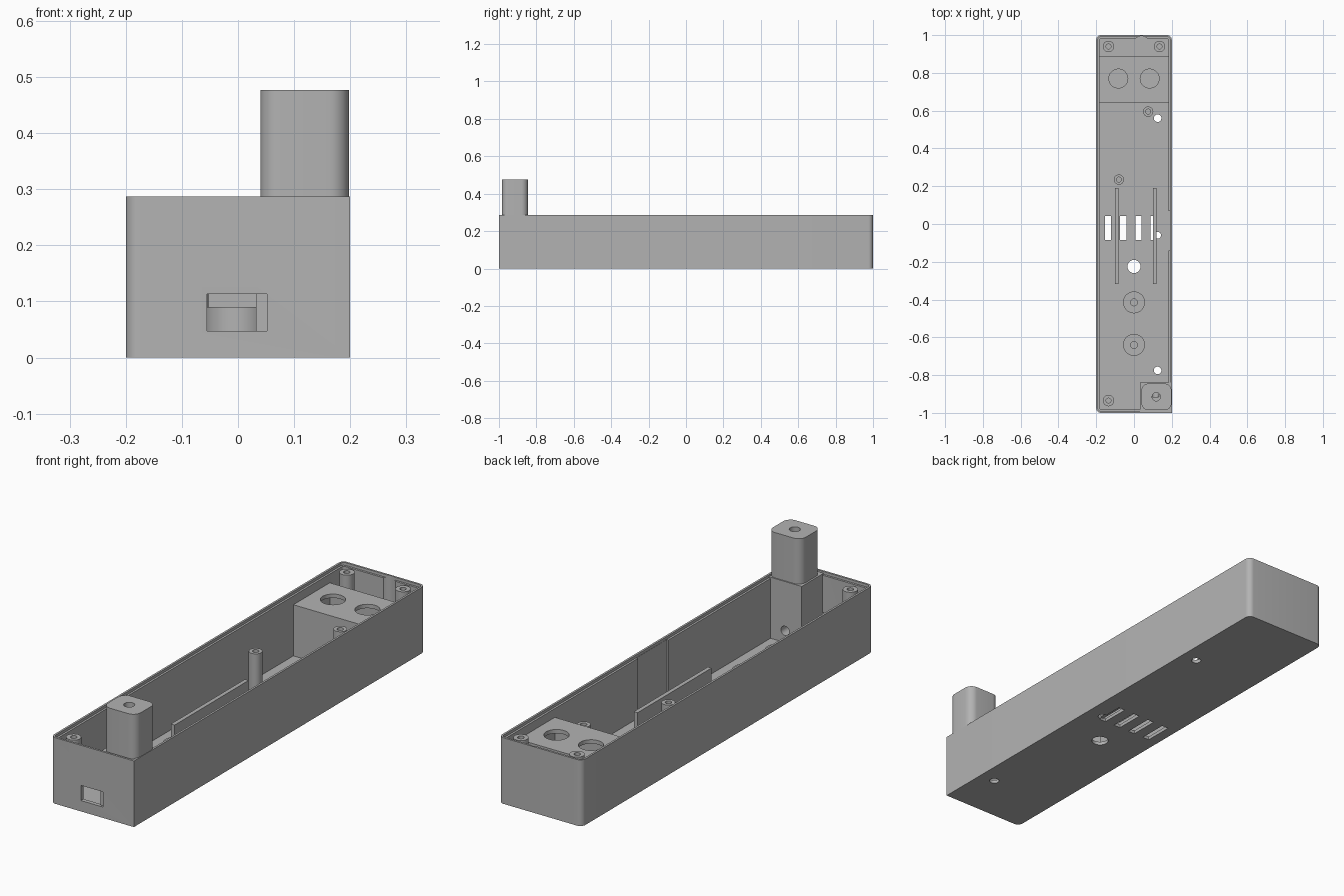
import bpy, bmesh, math
from mathutils import Matrix

default = bpy.data.objects.get("Cube")
if default:
    bpy.data.objects.remove(default, do_unlink=True)

GREY = (0.45, 0.45, 0.45, 1)
mat = bpy.data.materials.new("plain grey plastic")
mat.use_nodes = True
mat.diffuse_color = GREY
mat.node_tree.nodes["Principled BSDF"].inputs["Base Color"].default_value = GREY

H, FLOOR, LEDGE, SIDE = 0.287, 0.015, 0.275, 0.182


def make(name, bm):
    bmesh.ops.recalc_face_normals(bm, faces=bm.faces)
    me = bpy.data.meshes.new(name)
    bm.to_mesh(me)
    bm.free()
    me.materials.append(mat)
    ob = bpy.data.objects.new(name, me)
    bpy.context.collection.objects.link(ob)
    return ob


def prism(name, x, y, z, radii=(0, 0, 0, 0), steps=8):
    """Upright block; radii go front right, back right, back left, front left in plan."""
    corners = [(x[1], y[0], -1, 1), (x[1], y[1], -1, -1),
               (x[0], y[1], 1, -1), (x[0], y[0], 1, 1)]
    bm = bmesh.new()
    ring = []
    for i, ((cx, cy, sx, sy), r) in enumerate(zip(corners, radii)):
        for k in range(steps + 1 if r else 1):
            a = math.pi / 2 * (i - 1 + k / steps)
            px = cx + sx * r + r * math.cos(a)
            py = cy + sy * r + r * math.sin(a)
            ring.append(bm.verts.new((px, py, z[0])))
    face = bm.faces.new(ring)
    top = bmesh.ops.extrude_face_region(bm, geom=[face])
    verts = [v for v in top["geom"] if isinstance(v, bmesh.types.BMVert)]
    bmesh.ops.translate(bm, vec=(0, 0, z[1] - z[0]), verts=verts)
    return make(name, bm)


def rod(name, x, y, z, r, along_y=False):
    """Cylinder standing from z[0] to z[1], or lying along y when asked."""
    span = y if along_y else z
    mid = sum(span) / 2
    loc = (x, mid, z) if along_y else (x, y, mid)
    turn = Matrix.Rotation(math.pi / 2, 4, "X") if along_y else Matrix()
    bm = bmesh.new()
    bmesh.ops.create_cone(bm, cap_ends=True, segments=40, radius1=r, radius2=r,
                          depth=span[1] - span[0], matrix=Matrix.Translation(loc) @ turn)
    return make(name, bm)


def apply(ob, tool, op="DIFFERENCE"):
    mod = ob.modifiers.new("shape", "BOOLEAN")
    mod.operation, mod.solver, mod.object = op, "EXACT", tool
    bpy.context.view_layer.objects.active = ob
    bpy.ops.object.modifier_apply(modifier=mod.name)
    bpy.data.objects.remove(tool, do_unlink=True)


# Open case with a stepped rim for a lid
case = prism("case", (-0.2, 0.2), (-1, 1), (0, H), (0, .025, .025, .025))
apply(case, prism("cut", (-SIDE, SIDE), (-.982, .982), (FLOOR, 1), (.01,) * 4))
apply(case, prism("cut", (-.191, .191), (-.991, .991), (LEDGE, 1), (.016,) * 4))

# Thinned panel in one long wall and a round channel in the back wall
apply(case, prism("cut", (.15, .19), (-.14, .07), (FLOOR, 1)))
apply(case, rod("cut", .04, .955, (FLOOR, 1), .04))

# Port through the front wall
apply(case, prism("cut", (-.055, .052), (-1.1, -.95), (.047, .113)))

# Vent slots and drain holes in the floor
for i in range(4):
    x = -.137 + .08 * i
    apply(case, prism("cut", (x - .016, x + .016), (-.085, .042), (-.1, .1)))
for x, y, r in [(0, -.225, .035), (.125, .56, .02), (.125, -.06, .018), (.125, -.775, .02)]:
    apply(case, rod("cut", x, y, (-.1, .1), r))

# Cable tower: square foot, rounded column, and a bent cable passage
tower = prism("cable_tower", (.032, .19), (-.99, -.84), (.01, .28))
apply(tower, prism("column", (.04, .198), (-.985, -.845), (.27, .477), (.035,) * 4), "UNION")
apply(tower, rod("cut", .118, -.915, (.06, .6), .022))
apply(tower, rod("cut", .112, (-.915, -.8), .066, .02, along_y=True))

# Hollow bridge with two round openings
bridge = prism("bridge_box", (-.186, .186), (.64, .89), (.01, .237))
apply(bridge, prism("cut", (-.17, .17), (.655, .875), (FLOOR, .22)))
for x in (-.083, .083):
    apply(bridge, rod("cut", x, .77, (.2, .4), .05))

# Screw posts: x, y, top, radius, bore, bore depth
posts = [("lid_post", -.135, .94, .277, .03, .013, .15),
         ("lid_post", .135, .94, .277, .03, .013, .15),
         ("lid_post", -.135, -.935, .277, .03, .013, .15),
         ("board_post", .075, .595, .218, .027, .013, .15),
         ("board_post", -.08, .235, .218, .027, .013, .15),
         ("wide_post", 0, -.415, .09, .058, .018, .07),
         ("wide_post", 0, -.64, .09, .058, .018, .07)]
made = []
for name, x, y, top, r, bore, depth in posts:
    post = rod(name, x, y, (.01, top), r)
    apply(post, rod("cut", x, y, (top - depth, top + .1), bore))
    made.append(post)

# Two long rails on the floor
rails = [prism("rail", (x, x + .018), (-.318, .19), (.01, .107)) for x in (-.1, .1)]

# Smooth the round walls, keep edges crisp
for ob in [case, tower, bridge] + made + rails:
    bpy.ops.object.select_all(action="DESELECT")
    ob.select_set(True)
    bpy.context.view_layer.objects.active = ob
    bpy.ops.object.shade_smooth_by_angle(angle=math.radians(30))
